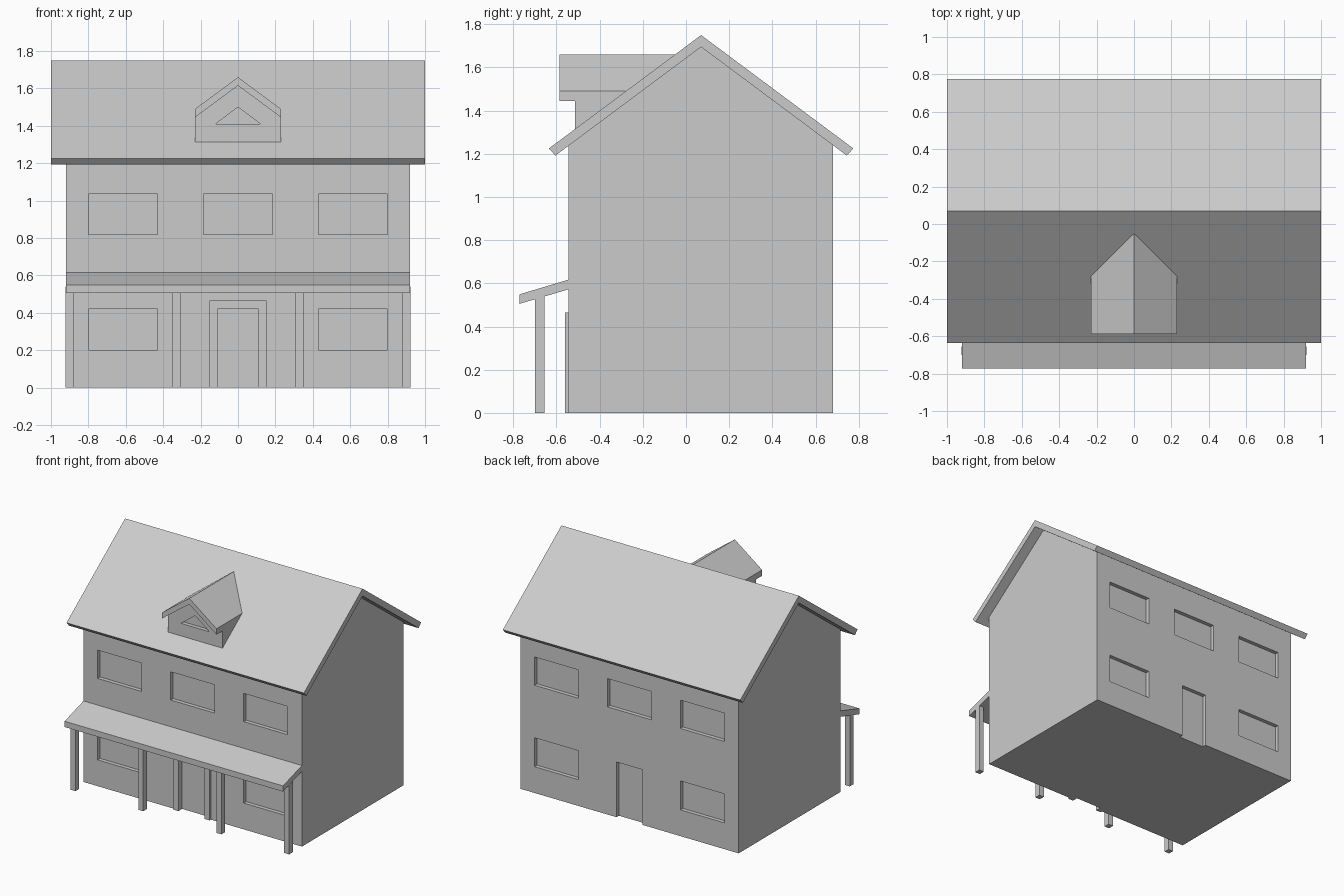
import bpy, bmesh
from mathutils import Vector

if "Cube" in bpy.data.objects:
    bpy.data.objects.remove(bpy.data.objects["Cube"])

RIDGE_Y, RIDGE_Z, SLOPE = 0.07, 1.75, 0.745


def prism(name, pts, axis, a, b, trim=False):
    """Extrude a profile along x (points are y,z) or along y (points are x,z)."""
    def place(p, t):
        return (t, p[0], p[1]) if axis == 'x' else (p[0], t, p[1])
    bm = bmesh.new()
    lo = [bm.verts.new(place(p, a)) for p in pts]
    hi = [bm.verts.new(place(p, b)) for p in pts]
    bm.faces.new(lo)
    bm.faces.new(hi)
    n = len(pts)
    for i in range(n):
        j = (i + 1) % n
        bm.faces.new((lo[i], lo[j], hi[j], hi[i]))
    if trim:  # keep only what stands above the front roof slope
        bmesh.ops.bisect_plane(bm, geom=bm.verts[:] + bm.edges[:] + bm.faces[:],
                               plane_co=Vector((0, RIDGE_Y, RIDGE_Z - 0.01)),
                               plane_no=Vector((0, -SLOPE, 1)), clear_inner=True)
        bmesh.ops.holes_fill(bm, edges=[e for e in bm.edges if e.is_boundary])
    bmesh.ops.recalc_face_normals(bm, faces=bm.faces[:])
    me = bpy.data.meshes.new(name)
    bm.to_mesh(me)
    bm.free()
    ob = bpy.data.objects.new(name, me)
    bpy.context.collection.objects.link(ob)
    return ob


def rect(x0, x1, z0, z1):
    return [(x0, z0), (x1, z0), (x1, z1), (x0, z1)]


def cut(target, pts, y0, y1):
    """Sink a recess into the target, then drop the cutter."""
    cutter = prism('cutter', pts, 'y', y0, y1)
    cutter.hide_render = True
    mod = target.modifiers.new('recess', 'BOOLEAN')
    mod.operation, mod.solver, mod.object = 'DIFFERENCE', 'EXACT', cutter
    bpy.context.view_layer.objects.active = target
    bpy.ops.object.modifier_apply(modifier=mod.name)
    bpy.data.objects.remove(cutter)


# House body with gable ends
FRONT, BACK, DEPTH = -0.545, 0.68, 0.03
under = lambda y: 1.695 - SLOPE * abs(y - RIDGE_Y)
house = prism('house_walls', [(FRONT, 0), (BACK, 0), (BACK, under(BACK)),
                              (RIDGE_Y, 1.695), (FRONT, under(FRONT))], 'x', -0.92, 0.92)

# Window and door recesses, front and back
openings = [rect(-0.11, 0.11, -0.1, 0.42)]
for cx in (-0.615, 0, 0.615):
    openings.append(rect(cx - 0.185, cx + 0.185, 0.82, 1.035))
    if cx:
        openings.append(rect(cx - 0.185, cx + 0.185, 0.20, 0.42))
for y0, y1 in ((FRONT - 0.1, FRONT + DEPTH), (BACK - DEPTH, BACK + 0.1)):
    for pts in openings:
        cut(house, pts, y0, y1)

# Main roof
prism('main_roof', [(-0.635, 1.225), (RIDGE_Y, RIDGE_Z), (0.775, 1.225),
                    (0.745, 1.192), (RIDGE_Y, 1.695), (-0.605, 1.192)], 'x', -1, 1)

# Front door surround
prism('door_frame', [(-0.153, 0), (-0.153, 0.465), (0.153, 0.465), (0.153, 0),
                     (0.11, 0), (0.11, 0.42), (-0.11, 0.42), (-0.11, 0)],
      'y', -0.56, FRONT)

# Porch roof and posts
prism('porch_roof', [(FRONT, 0.617), (-0.772, 0.549), (-0.772, 0.505), (FRONT, 0.572)],
      'x', -0.92, 0.92)
for i, cx in enumerate((-0.9, -0.329, 0.329, 0.9)):
    prism(f'porch_post_{i + 1}', [(-0.7, 0), (-0.655, 0), (-0.655, 0.541), (-0.7, 0.528)],
          'x', cx - 0.021, cx + 0.021)

# Dormer walls with triangular window, and dormer roof
dormer = prism('dormer_walls', [(-0.23, 1.25), (0.23, 1.25), (0.23, 1.445),
                                (0, 1.615), (-0.23, 1.445)], 'y', -0.515, 0, trim=True)
cut(dormer, [(-0.12, 1.41), (0.12, 1.41), (0, 1.5)], -0.6, -0.515 + DEPTH)
prism('dormer_roof', [(-0.23, 1.49), (0, 1.66), (0.23, 1.49),
                      (0.23, 1.445), (0, 1.615), (-0.23, 1.445)], 'y', -0.587, 0, trim=True)
